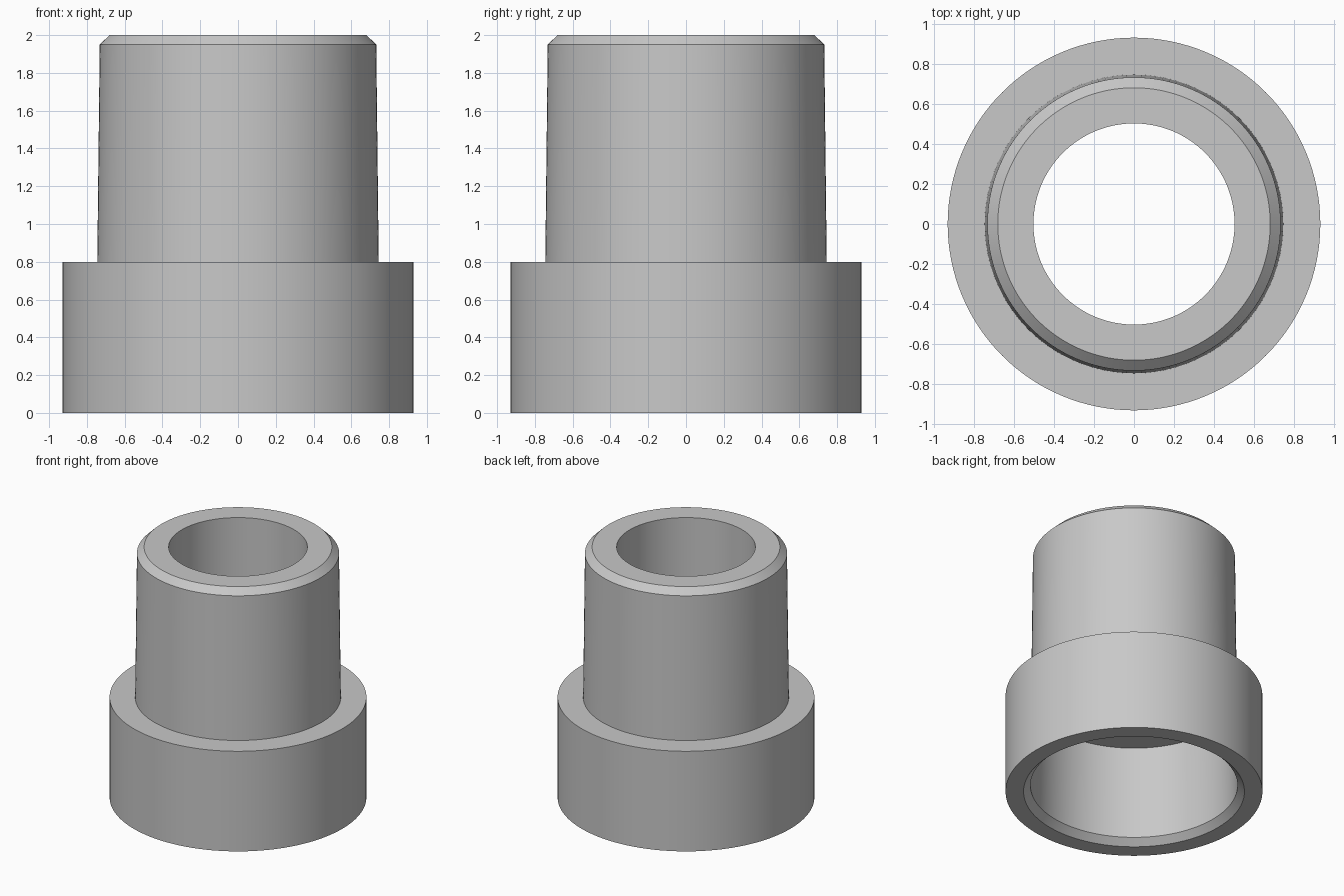
import bpy, bmesh, math

cube = bpy.data.objects.get("Cube")
if cube:
    bpy.data.objects.remove(cube, do_unlink=True)

grey = bpy.data.materials.new("plain_grey")
grey.use_nodes = True
colour = (0.58, 0.58, 0.58, 1)
grey.diffuse_color = colour
grey.node_tree.nodes["Principled BSDF"].inputs["Base Color"].default_value = colour


def lathe(name, profile, segments=128):
    """Spin a closed (radius, height) profile around z."""
    bm = bmesh.new()
    verts = [bm.verts.new((r, 0, z)) for r, z in profile]
    edges = [bm.edges.new((verts[i - 1], verts[i])) for i in range(len(verts))]
    bmesh.ops.spin(bm, geom=verts + edges, cent=(0, 0, 0), axis=(0, 0, 1),
                   angle=math.tau, steps=segments, use_merge=True)
    bmesh.ops.remove_doubles(bm, verts=bm.verts, dist=0.0005)
    bmesh.ops.recalc_face_normals(bm, faces=bm.faces)
    mesh = bpy.data.meshes.new(name)
    bm.to_mesh(mesh)
    bm.free()
    mesh.materials.append(grey)
    obj = bpy.data.objects.new(name, mesh)
    bpy.context.collection.objects.link(obj)
    bpy.ops.object.select_all(action='DESELECT')
    obj.select_set(True)
    bpy.context.view_layer.objects.active = obj
    bpy.ops.object.shade_smooth_by_angle(angle=math.radians(20))
    return obj


# Stepped sleeve: wide collar, tapered spigot, bore and chamfered socket
lathe("stepped_sleeve", [
    (0.80, 0), (0.93, 0), (0.93, 0.80),          # collar
    (0.745, 0.80), (0.732, 1.95), (0.68, 2.0),   # spigot and top chamfer
    (0.502, 2.0), (0.502, 0.79),                 # bore
    (0.74, 0.79), (0.75, 0.05),                  # socket and mouth chamfer
])
